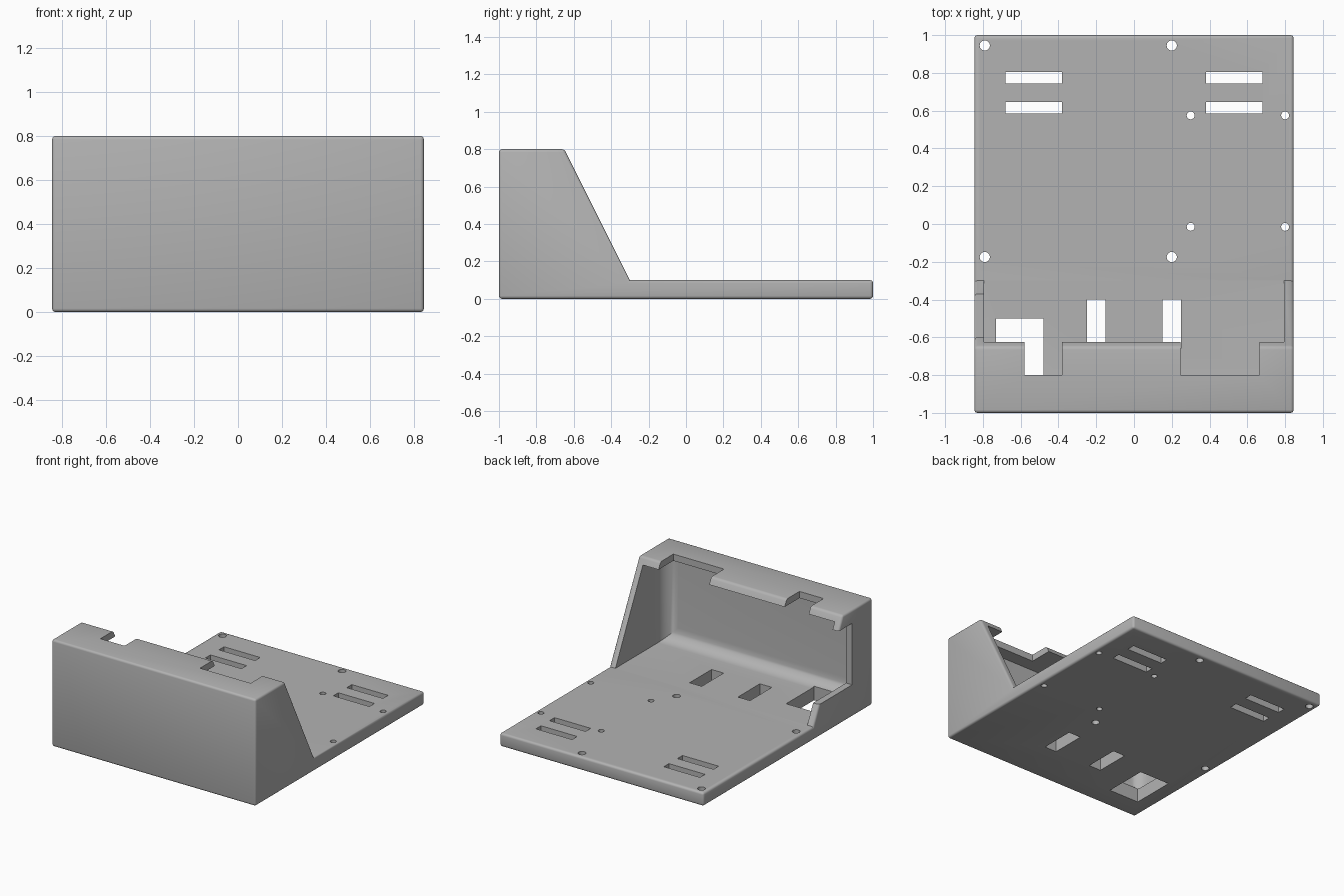
import bpy, bmesh, math
from mathutils import Matrix, Vector

default = bpy.data.objects.get("Cube")
if default:
    bpy.data.objects.remove(default, do_unlink=True)

HALF = 0.845      # half width
WALL = 0.05       # side wall and lip thickness
FLOOR = 0.10      # plate thickness

grey = bpy.data.materials.new("plain grey")
grey.use_nodes = True
colour = (0.45, 0.45, 0.45, 1)
grey.diffuse_color = colour
grey.node_tree.nodes["Principled BSDF"].inputs["Base Color"].default_value = colour


def to_object(name, bm):
    bmesh.ops.recalc_face_normals(bm, faces=bm.faces)
    mesh = bpy.data.meshes.new(name)
    bm.to_mesh(mesh)
    bm.free()
    mesh.materials.append(grey)
    obj = bpy.data.objects.new(name, mesh)
    bpy.context.collection.objects.link(obj)
    return obj


def box_bm(x0, x1, y0, y1, z0, z1):
    bm = bmesh.new()
    centre = Vector((x0 + x1, y0 + y1, z0 + z1)) / 2
    size = Matrix.Diagonal((x1 - x0, y1 - y0, z1 - z0, 1))
    bmesh.ops.create_cube(bm, size=1, matrix=Matrix.Translation(centre) @ size)
    return bm


def cut(body, bm):
    cutter = to_object("cutter", bm)
    cutter.hide_render = True
    mod = body.modifiers.new("cut", 'BOOLEAN')
    mod.operation = 'DIFFERENCE'
    mod.solver = 'EXACT'
    mod.object = cutter
    bpy.ops.object.modifier_apply(modifier=mod.name)
    bpy.data.objects.remove(cutter, do_unlink=True)


# Solid body: side profile extruded across the width, convex edges rounded
profile = [(-1, 0), (1, 0), (1, FLOOR), (-0.3, FLOOR), (-0.65, 0.8), (-1, 0.8)]
bm = bmesh.new()
side = bm.faces.new([bm.verts.new((-HALF, y, z)) for y, z in profile])
new = bmesh.ops.extrude_face_region(bm, geom=[side])["geom"]
bmesh.ops.translate(bm, vec=(2 * HALF, 0, 0),
                    verts=[g for g in new if isinstance(g, bmesh.types.BMVert)])
bmesh.ops.recalc_face_normals(bm, faces=bm.faces)
convex = [e for e in bm.edges if e.calc_face_angle_signed() > 0.1]
bmesh.ops.bevel(bm, geom=convex, offset=0.016, segments=3, profile=0.5,
                affect='EDGES', clamp_overlap=True)
body = to_object("mounting_tray", bm)
bpy.context.view_layer.objects.active = body
body.select_set(True)

# Hollow behind the front wall, with coved front corners and front floor edge
bm = box_bm(-HALF + WALL, HALF - WALL, -0.9, -0.295, FLOOR, 0.8 - WALL)
cove = []
for e in bm.edges:
    a, b = (v.co for v in e.verts)
    at_front = max(a.y, b.y) < -0.8
    if at_front and min(a.z, b.z) < 0.2:
        cove.append(e)
bmesh.ops.bevel(bm, geom=cove, offset=0.1, segments=8, profile=0.5, affect='EDGES')
cut(body, bm)

# Notches in the top lip
for x0, x1 in ((-0.58, -0.38), (0.245, 0.665)):
    cut(body, box_bm(x0, x1, -0.8, -0.5, 0.7, 0.9))

# Opening in one side wall
cut(body, box_bm(-0.95, -0.77, -0.76, -0.2, 0.24, 0.7))

# Cable holes through the floor near the front wall
for x0, x1, y0, y1 in ((-0.73, -0.48, -0.83, -0.5),
                       (-0.25, -0.15, -0.66, -0.4),
                       (0.15, 0.25, -0.66, -0.4)):
    cut(body, box_bm(x0, x1, y0, y1, -0.1, 0.2))

# Paired strap slots at the rear
for x in (-0.53, 0.53):
    for y in (0.615, 0.775):
        cut(body, box_bm(x - 0.15, x + 0.15, y - 0.03, y + 0.03, -0.1, 0.2))

# Screw holes in two rectangular patterns
for xs, ys, radius in (((-0.79, 0.2), (-0.175, 0.945), 0.027),
                       ((0.3, 0.8), (-0.015, 0.575), 0.021)):
    for x in xs:
        for y in ys:
            bm = bmesh.new()
            bmesh.ops.create_cone(bm, cap_ends=True, segments=24, radius1=radius,
                                  radius2=radius, depth=0.4,
                                  matrix=Matrix.Translation((x, y, 0.05)))
            cut(body, bm)

bpy.ops.object.shade_smooth_by_angle(angle=math.radians(35))
